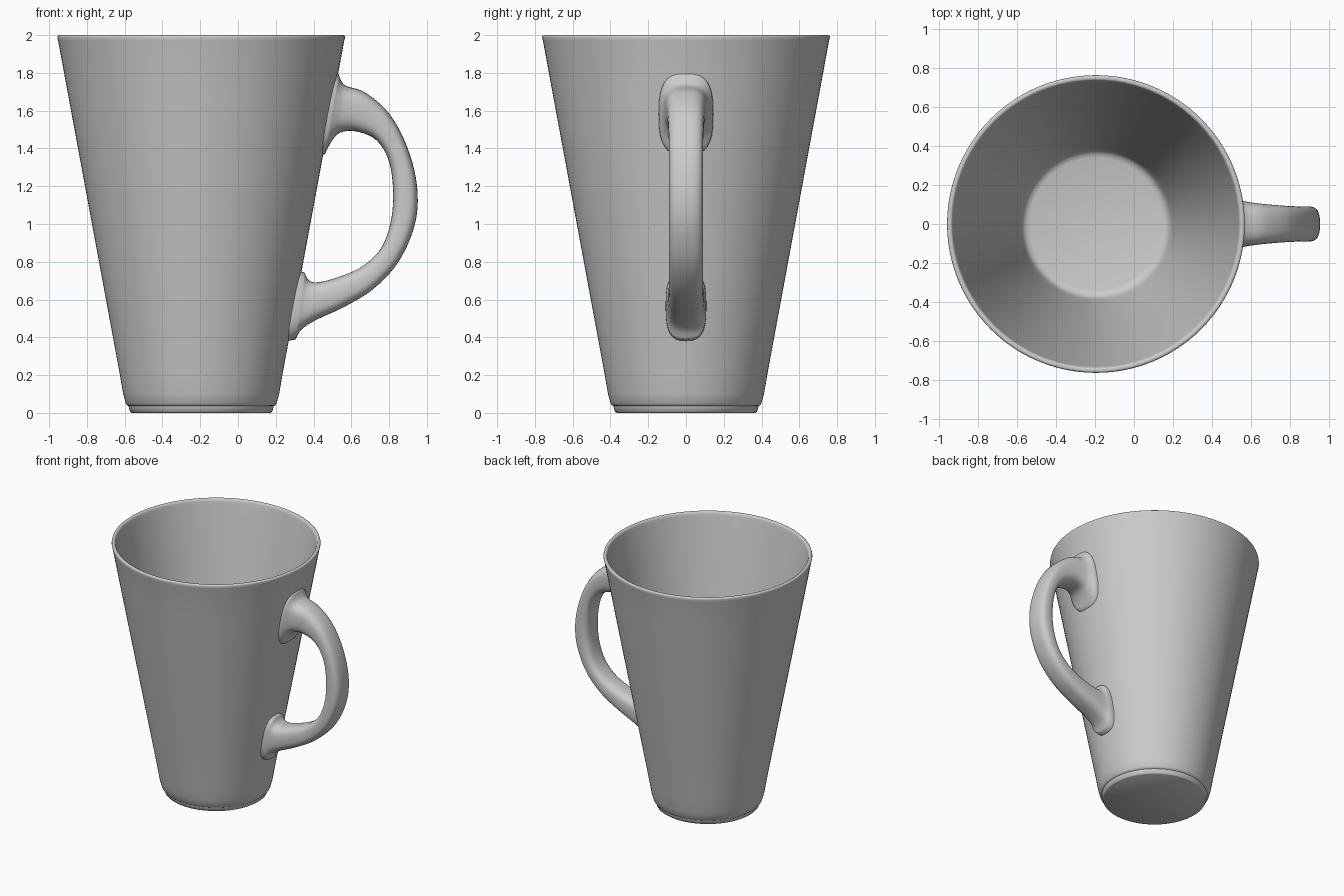
import bpy, bmesh, math
from mathutils import Vector

if "Cube" in bpy.data.objects:
    bpy.data.objects.remove(bpy.data.objects["Cube"])

CX = -0.195                      # axis of the cup


def wall_radius(z):
    return 0.763 - 0.185 * (2.0 - z)


def finish(name, bm, angle):
    bmesh.ops.recalc_face_normals(bm, faces=bm.faces[:])
    mesh = bpy.data.meshes.new(name)
    bm.to_mesh(mesh)
    bm.free()
    ob = bpy.data.objects.new(name, mesh)
    bpy.context.collection.objects.link(ob)
    bpy.ops.object.select_all(action='DESELECT')
    ob.select_set(True)
    bpy.context.view_layer.objects.active = ob
    bpy.ops.object.shade_smooth_by_angle(angle=math.radians(angle))
    return ob


def bridge(bm, a, b):
    n = len(a)
    for i in range(n):
        j = (i + 1) % n
        bm.faces.new((a[i], a[j], b[j], b[i]))


# Cup: closed profile (radius, height) turned round the axis
profile = [(0.368, 0.0), (0.376, 0.005), (0.383, 0.03), (0.384, 0.036),
           (0.392, 0.04), (0.399, 0.05), (0.413, 0.10)]
profile += [(wall_radius(z), z) for z in (0.2, 0.5, 0.8, 1.1, 1.4, 1.7, 1.97)]
profile += [(0.762, 1.988), (0.760, 1.996), (0.754, 2.0), (0.744, 2.0),
            (0.737, 1.996), (0.733, 1.985), (0.729, 1.965)]
profile += [(wall_radius(z) - 0.03, z) for z in (1.7, 1.4, 1.1, 0.8, 0.5, 0.2)]
profile += [(0.385, 0.12), (0.376, 0.093), (0.362, 0.077), (0.340, 0.07)]
SEG = 96
bm = bmesh.new()
rings = []
for r, z in profile:
    rings.append([bm.verts.new((CX + r * math.cos(2 * math.pi * i / SEG),
                                r * math.sin(2 * math.pi * i / SEG), z))
                  for i in range(SEG)])
for a, b in zip(rings, rings[1:]):
    bridge(bm, a, b)
bm.faces.new(rings[0])
bm.faces.new(rings[-1])
finish("cup", bm, 50)

# Handle: stations of inner x, z, outer x, z and half width
stations = [(0.455, 1.36, 0.530, 1.80, 0.145), (0.497, 1.44, 0.550, 1.752, 0.130),
            (0.545, 1.485, 0.580, 1.728, 0.117), (0.625, 1.490, 0.675, 1.695, 0.104),
            (0.725, 1.450, 0.800, 1.585, 0.094), (0.793, 1.350, 0.895, 1.410, 0.09),
            (0.820, 1.200, 0.948, 1.200, 0.09), (0.812, 1.030, 0.937, 1.000, 0.09),
            (0.762, 0.880, 0.850, 0.800, 0.09), (0.665, 0.780, 0.715, 0.655, 0.09),
            (0.540, 0.722, 0.560, 0.560, 0.092), (0.425, 0.692, 0.410, 0.490, 0.097),
            (0.375, 0.702, 0.335, 0.440, 0.101), (0.350, 0.750, 0.300, 0.380, 0.108)]
pts = [Vector(s) for s in stations]
STEPS, SIDES, POWER = 5, 32, 2 / 2.9


def spline(p0, p1, p2, p3, t):
    return 0.5 * (2 * p1 + (p2 - p0) * t + (2 * p0 - 5 * p1 + 4 * p2 - p3) * t * t
                  + (3 * p1 - p0 - 3 * p2 + p3) * t ** 3)


path = []
for i in range(len(pts) - 1):
    ctrl = [pts[max(0, min(len(pts) - 1, i + k))] for k in (-1, 0, 1, 2)]
    path += [spline(*ctrl, s / STEPS) for s in range(STEPS)]
path.append(pts[-1])


def rounded(v):
    return math.copysign(abs(v) ** POWER, v)


bm = bmesh.new()
rings = []
for k, (xi, zi, xo, zo, w) in enumerate(path):
    ring = []
    for i in range(SIDES):
        a = 2 * math.pi * i / SIDES
        u, y = 0.5 + 0.5 * rounded(math.cos(a)), w * rounded(math.sin(a))
        x, z = xi + (xo - xi) * u, zi + (zo - zi) * u
        # the ends follow the curved wall, just under its surface
        wall = CX + math.sqrt(wall_radius(z) ** 2 - y * y)
        x = wall - 0.008 if k in (0, len(path) - 1) else max(x, wall - 0.006)
        ring.append(bm.verts.new((x, y, z)))
    rings.append(ring)
for a, b in zip(rings, rings[1:]):
    bridge(bm, a, b)
finish("handle", bm, 60)
